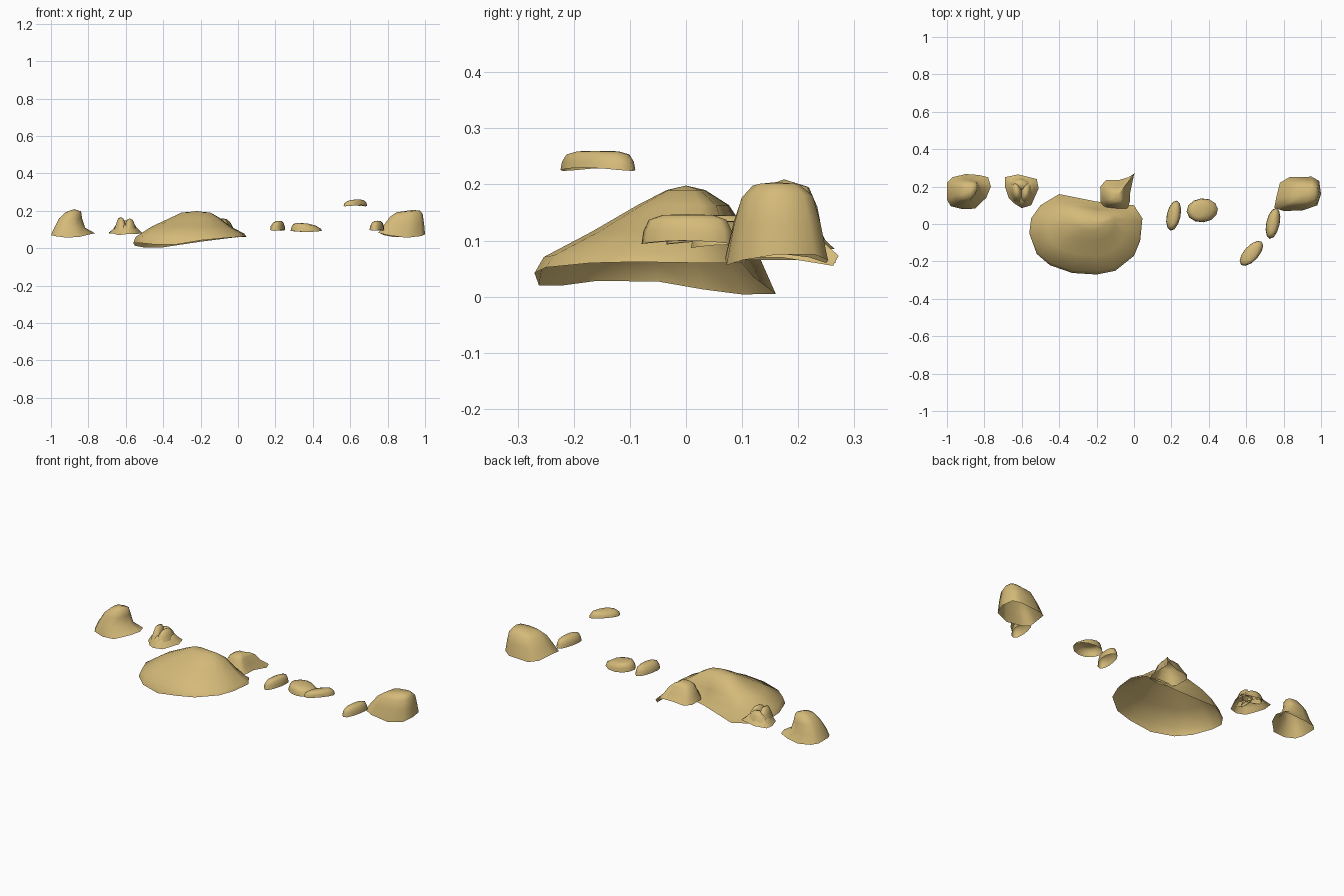
import bpy, bmesh, math


def shell(name, rim, rings, tip):
    """Open-bottomed rock: a counter-clockwise rim, shrunken copies of it, and a tip.
    Each ring is (centre x, centre y, scale x, scale y, height, slope along x)."""
    xs, ys = [p[0] for p in rim], [p[1] for p in rim]
    ox, oy = (min(xs) + max(xs)) / 2, (min(ys) + max(ys)) / 2
    bm = bmesh.new()
    loops = [[bm.verts.new(p) for p in rim]]
    for cx, cy, sx, sy, z, slope in rings:
        loops.append([bm.verts.new((cx + (x - ox) * sx, cy + (y - oy) * sy,
                                    z + slope * (x - ox) * sx)) for x, y, _ in rim])
    n = len(rim)
    for low, high in zip(loops, loops[1:]):
        for i in range(n):
            j = (i + 1) % n
            bm.faces.new((low[i], low[j], high[j], high[i]))
    top = bm.verts.new(tip)
    for i in range(n):
        bm.faces.new((loops[-1][i], loops[-1][(i + 1) % n], top))
    mesh = bpy.data.meshes.new(name)
    bm.to_mesh(mesh)
    bm.free()
    for f in mesh.polygons:
        f.use_smooth = True
    obj = bpy.data.objects.new(name, mesh)
    bpy.context.collection.objects.link(obj)
    mesh.materials.append(sand)


def oval(cx, cy, rx, ry, z, turn=0, n=12, droop=0.0):
    """Oval rim, turned about z, with its sides drooping slightly."""
    t = math.radians(turn)
    pts = []
    for i in range(n):
        a = math.tau * i / n
        x, y = rx * math.cos(a), ry * math.sin(a)
        pts.append((cx + x * math.cos(t) - y * math.sin(t),
                    cy + x * math.sin(t) + y * math.cos(t),
                    z + droop * math.cos(2 * a)))
    return pts


def pebble(name, cx, cy, rx, ry, z0, z1, turn, lean=0.0, slope=0.0):
    h = z1 - z0
    shell(name, oval(cx, cy, rx, ry, z0, turn, droop=0.003),
          [(cx, cy, 0.95, 0.96, z0 + h * 0.4, slope),
           (cx + lean / 2, cy, 0.72, 0.84, z0 + h * 0.8, slope),
           (cx + lean, cy, 0.4, 0.55, z0 + h * 0.97, slope)],
          (cx + lean, cy, z1))


sand = bpy.data.materials.new("sand")
sand.diffuse_color = (0.66, 0.49, 0.19, 1)

# Main island with a saddle-shaped open rim
shell("main_island",
      [(0.045, 0.03, .06), (0.0, 0.1, .06), (-0.2, 0.12, .035), (-0.4, 0.16, .005),
       (-0.5, 0.1, .004), (-0.55, 0.03, .013), (-0.56, -0.05, .027), (-0.52, -0.16, .028),
       (-0.45, -0.22, .02), (-0.33, -0.262, .02), (-0.2, -0.27, .042), (-0.1, -0.25, .052),
       (0.0, -0.17, .06), (0.033, -0.09, .062)],
      [(-0.257, -0.06, .96, .9, .069, .03), (-0.25, -0.03, .7, .64, .116, 0),
       (-0.23, -0.005, .43, .38, .163, 0), (-0.225, 0.0, .26, .16, .19, 0)],
      (-0.22, 0.0, .198))

# Rock at the far left, leaning to its right
shell("left_rock",
      [(-.765, .2, .08), (-.78, .25, .08), (-.83, .262, .068), (-.9, .267, .06), (-.97, .25, .065),
       (-1.0, .22, .07), (-1.0, .13, .07), (-.98, .095, .065), (-.92, .08, .057), (-.85, .082, .06),
       (-.79, .14, .075)],
      [(-.9, .17, .7, .79, .11, 0), (-.895, .177, .52, .61, .16, 0),
       (-.88, .177, .35, .45, .195, .05)],
      (-.875, .175, .209))

# Small rock with several spires
shell("spired_rock",
      [(-.51, .19, .08), (-.52, .24, .085), (-.62, .265, .085), (-.69, .25, .085), (-.69, .2, .08),
       (-.67, .14, .08), (-.64, .11, .07), (-.6, .085, .075), (-.55, .1, .075)],
      [(-.6, .175, .76, .82, .1, 0), (-.6, .175, .55, .62, .122, 0)],
      (-.6, .18, .128))
for i, (x, y, z, turn) in enumerate([(-.627, .175, .166, 12), (-.578, .17, .16, -10),
                                     (-.605, .21, .15, 80)]):
    shell(f"spire_{i + 1}", oval(x, y, .036, .065, .1, turn, 8),
          [(x, y, .7, .75, .13, 0), (x, y, .42, .5, z - .008, 0)], (x, y, z))

# Rock behind the island with a trailing corner
shell("rear_rock",
      [(-.02, .17, .07), (0.0, .262, .055), (.005, .272, .073), (-.03, .25, .078), (-.08, .235, .07),
       (-.15, .235, .065), (-.18, .2, .065), (-.18, .12, .065), (-.155, .085, .065),
       (-.1, .075, .065), (-.035, .08, .068), (-.022, .12, .07)],
      [(-.093, .165, .75, .72, .105, 0), (-.093, .158, .55, .55, .14, 0),
       (-.09, .155, .32, .34, .156, 0)],
      (-.085, .155, .159))

# Large flat-topped rock at the far right
shell("right_rock",
      [(1.0, .16, .075), (.99, .23, .075), (.95, .253, .065), (.83, .25, .06), (.78, .22, .07),
       (.76, .14, .08), (.75, .085, .082), (.8, .07, .07), (.9, .072, .056), (.98, .1, .065)],
      [(.89, .162, .84, .85, .13, 0), (.9, .162, .7, .7, .175, .08),
       (.91, .16, .5, .46, .197, .08)],
      (.93, .16, .204))

# Low pebbles
pebble("pebble_a", .212, .045, .037, .082, .096, .146, -12, .006)
pebble("pebble_b", .365, .073, .084, .064, .09, .134, 5, -.02, -.06)
pebble("pebble_c", .743, .003, .036, .084, .097, .147, -12, .003)
pebble("pebble_d", .628, -.157, .04, .083, .227, .26, -42, .01)
